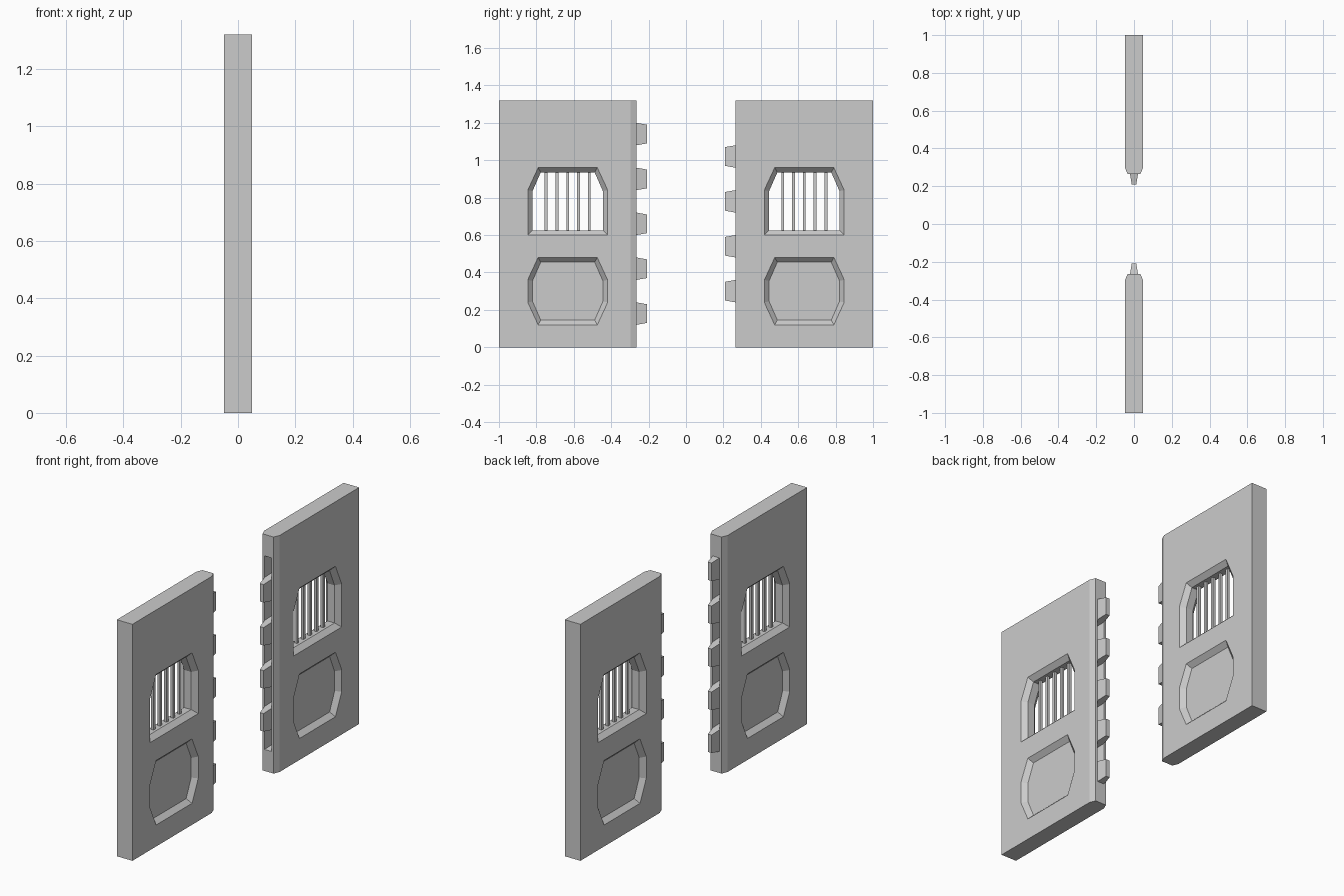
import bpy, bmesh

if "Cube" in bpy.data.objects:
    bpy.data.objects.remove(bpy.data.objects["Cube"])

HALF, EDGE, TIP, H = 0.048, 0.265, 0.209, 1.32   # half thickness, meeting edge, tooth tip, height
YC = 0.6325                                      # centre line of window and panel


def loft(bm, rings, s):
    """Closed solid through matching rings of points; s mirrors it in y."""
    loops = [[bm.verts.new((x, y * s, z)) for x, y, z in r] for r in rings]
    n = len(loops[0])
    for a, b in zip(loops, loops[1:]):
        for i in range(n):
            j = (i + 1) % n
            bm.faces.new((a[i], a[j], b[j], b[i]))
    bm.faces.new(loops[0])
    bm.faces.new(loops[-1])


def make(name, solids, s):
    bm = bmesh.new()
    for rings in solids:
        loft(bm, rings, s)
    bmesh.ops.recalc_face_normals(bm, faces=bm.faces[:])
    me = bpy.data.meshes.new(name)
    bm.to_mesh(me)
    bm.free()
    ob = bpy.data.objects.new(name, me)
    bpy.context.collection.objects.link(ob)
    return ob


def window(t):
    """Window outline, t = 0 outer edge, t = 1 inner edge of the bevel."""
    a, b = 0.2135 - 0.0255 * t, 0.1585 - 0.0145 * t
    z0, z1, z2 = 0.60 + 0.025 * t, 0.84 - 0.005 * t, 0.96 - 0.025 * t
    return [(YC - a, z0), (YC + a, z0), (YC + a, z1),
            (YC + b, z2), (YC - b, z2), (YC - a, z1)]


def panel(t):
    """Eight-sided lower panel outline."""
    a, b = 0.2135 - 0.0255 * t, 0.1585 - 0.0145 * t
    h, k = 0.18 - 0.025 * t, 0.06 - 0.005 * t
    pts = [(a, -k), (a, k), (b, h), (-b, h), (-a, k), (-a, -k), (-b, -h), (b, -h)]
    return [(YC + y, 0.30 + z) for y, z in pts]


def at_x(pts, x):
    return [(x, y, z) for y, z in pts]


def tooth_ring(zc, y, t):
    w, h = 0.021 - 0.009 * t, 0.06 - 0.01 * t
    return [(-w, y, zc - h), (w, y, zc - h), (w, y, zc + h), (-w, y, zc + h)]


def box(x0, x1, y0, y1, z0, z1):
    return [[(x0, y0, z), (x1, y0, z), (x1, y1, z), (x0, y1, z)] for z in (z0, z1)]


FLOOR, OUT = 0.022, 0.01
T_OUT = -OUT / (HALF - FLOOR)      # carry the bevel slope past the surface
depth = EDGE - TIP
slots = [0.18 + 0.12 * i for i in range(9)]

for s, side in ((-1, "left"), (1, "right")):
    # Door slab with chamfered meeting edge
    prof = [(-HALF, 1.0), (HALF, 1.0), (HALF, 0.298), (0.034, EDGE),
            (-0.034, EDGE), (-HALF, 0.298)]
    door = make(side + "_door", [[[(x, y, z) for x, y in prof] for z in (0, H)]], s)

    # Window opening and recessed panels
    cuts = [[at_x(window(T_OUT), -HALF - OUT), at_x(window(1), -FLOOR),
             at_x(window(1), FLOOR), at_x(window(T_OUT), HALF + OUT)]]
    for f in (-1, 1):
        cuts.append([at_x(panel(T_OUT), f * (HALF + OUT)), at_x(panel(1), f * FLOOR)])
    # The left door has teeth at the even slots, the right one at the odd slots
    first = 0 if s < 0 else 1
    for zc in slots[1 - first::2]:
        e = 0.01 / depth
        # slightly narrower mouth keeps neighbouring sockets apart
        cuts.append([tooth_ring(zc, EDGE - 0.01, -e), tooth_ring(zc, EDGE + depth, 1)])
    cutter = make(side + "_cutter", cuts, s)
    cutter.hide_render = True
    mod = door.modifiers.new("cut", "BOOLEAN")
    mod.operation, mod.solver, mod.object = "DIFFERENCE", "EXACT", cutter
    bpy.context.view_layer.objects.active = door
    bpy.ops.object.modifier_apply(modifier=mod.name)
    bpy.data.objects.remove(cutter)

    # Interlocking teeth
    make(side + "_teeth", [[tooth_ring(zc, EDGE, 0), tooth_ring(zc, TIP, 1)]
                           for zc in slots[first::2]], s)
    # Window bars
    make(side + "_window_bars",
         [box(-0.0075, 0.0075, YC + 0.0576 * i - 0.0075, YC + 0.0576 * i + 0.0075, 0.62, 0.94)
          for i in range(-2, 3)], s)
